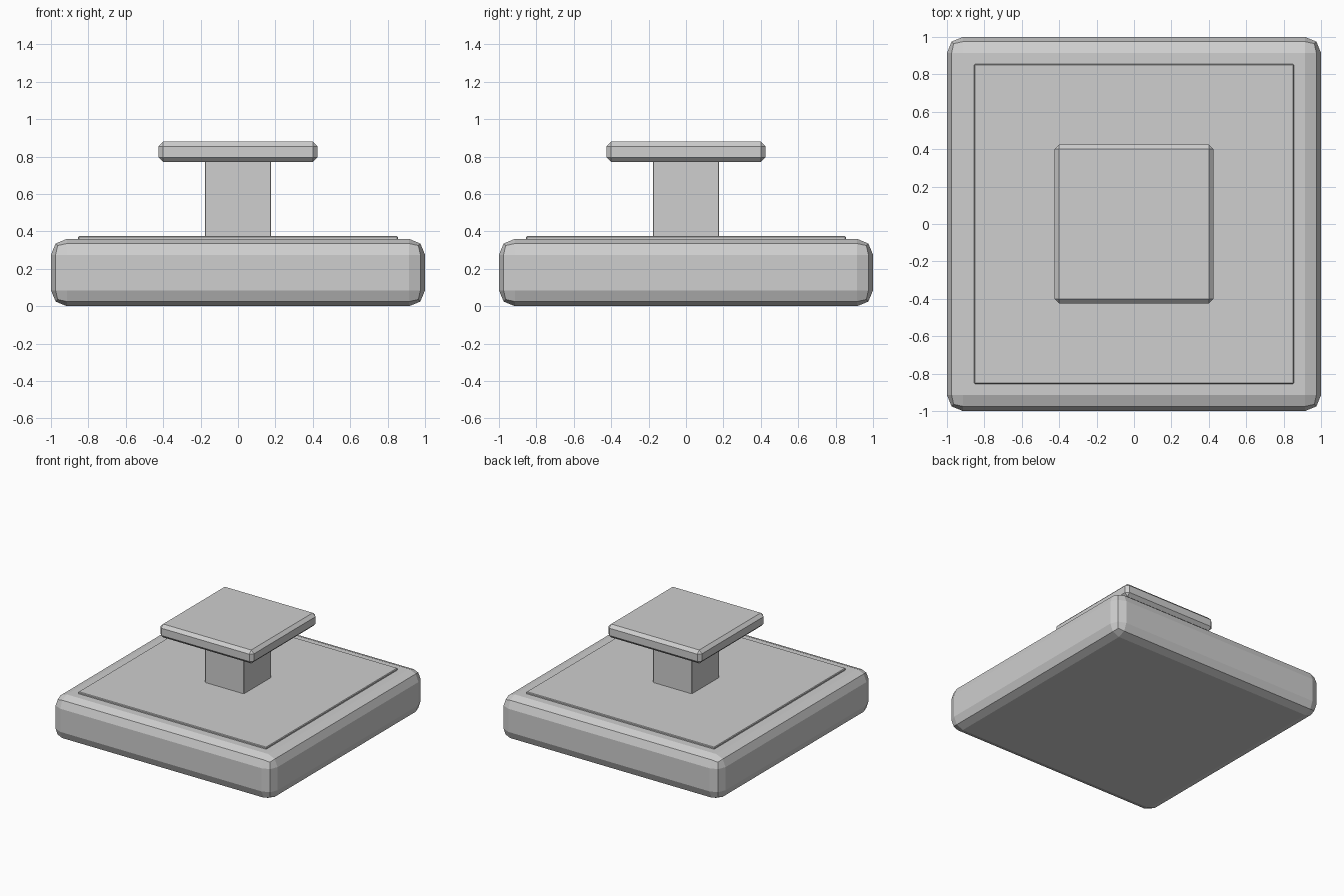
import bpy

if "Cube" in bpy.data.objects:
    bpy.data.objects.remove(bpy.data.objects["Cube"])

grey = bpy.data.materials.new("light grey")
grey.diffuse_color = (0.62, 0.62, 0.62, 1.0)
grey.use_nodes = True
grey.node_tree.nodes["Principled BSDF"].inputs["Base Color"].default_value = grey.diffuse_color


def bevelled_block(name, width, z0, z1, bevel, segments=1):
    """Square block centred on the z axis with bevelled edges."""
    bpy.ops.mesh.primitive_cube_add(size=1, location=(0, 0, (z0 + z1) / 2))
    ob = bpy.context.object
    ob.name = name
    ob.scale = (width, width, z1 - z0)
    bpy.ops.object.transform_apply(location=False, rotation=False, scale=True)
    ob.data.materials.append(grey)
    mod = ob.modifiers.new("bevel", 'BEVEL')
    mod.width = bevel
    mod.segments = segments
    return ob


# Wide rounded base
bevelled_block("base", 2.0, 0.0, 0.36, 0.085, 2)
# Thin raised panel on the base
bevelled_block("top_panel", 1.71, 0.345, 0.375, 0.005)
# Square stem
bevelled_block("stem", 0.355, 0.36, 0.785, 0.005)
# Flat cap on the stem
bevelled_block("cap", 0.85, 0.77, 0.88, 0.025)
